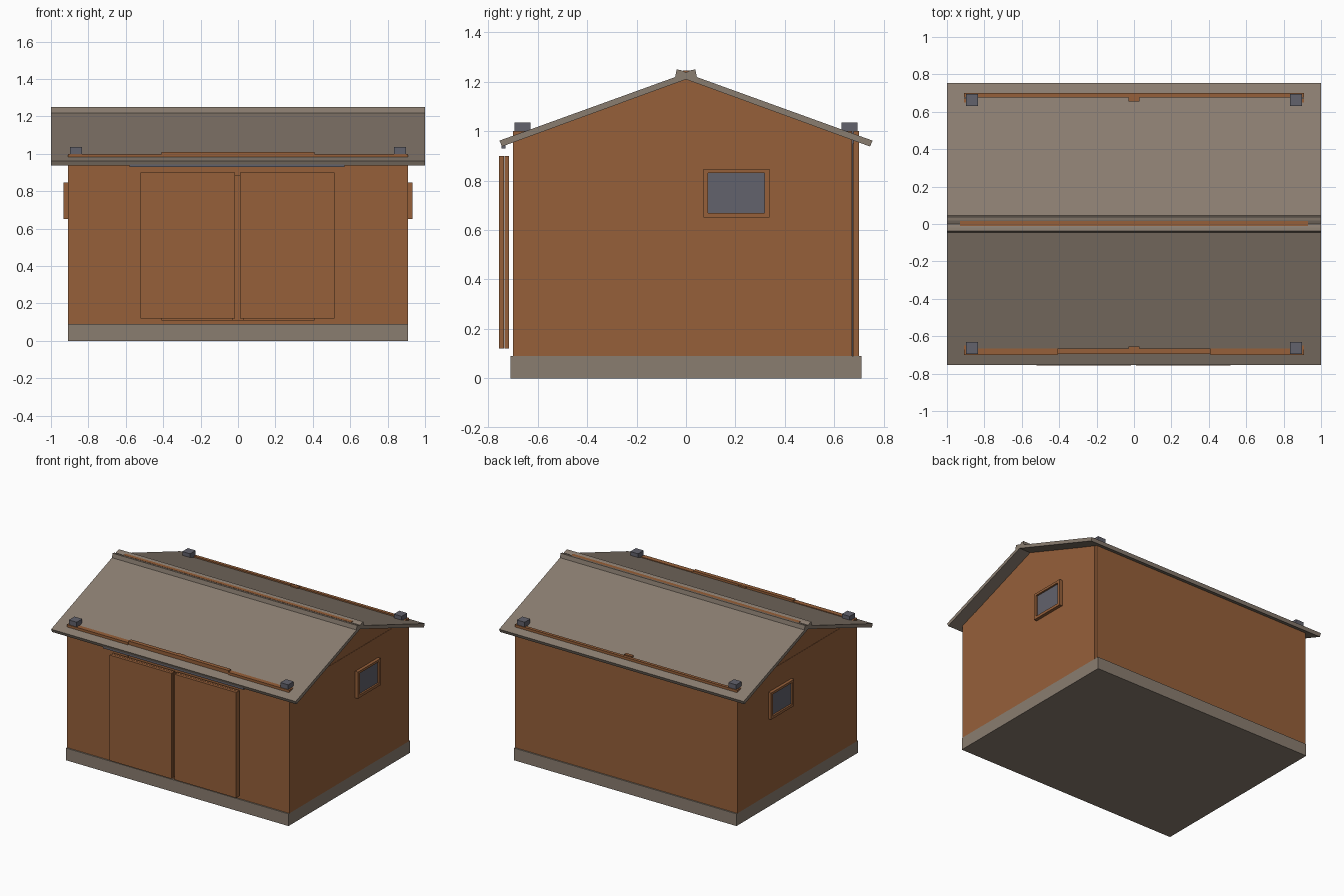
import bpy

cube = bpy.data.objects.get("Cube")
if cube:
    bpy.data.objects.remove(cube, do_unlink=True)


def make_material(name, color):
    m = bpy.data.materials.new(name)
    m.use_nodes = True
    m.diffuse_color = color
    m.node_tree.nodes["Principled BSDF"].inputs["Base Color"].default_value = color
    return m


wood = make_material("brown wood", (0.305, 0.117, 0.042, 1))
stone = make_material("warm grey", (0.254, 0.205, 0.162, 1))
metal = make_material("slate grey", (0.122, 0.122, 0.15, 1))


def prism(name, profile, x0, x1, mat):
    """Extrude a (y, z) profile along x."""
    n = len(profile)
    verts = [(x, y, z) for x in (x0, x1) for y, z in profile]
    faces = [tuple(range(n))[::-1], tuple(range(n, 2 * n))]
    faces += [(i, (i + 1) % n, n + (i + 1) % n, n + i) for i in range(n)]
    mesh = bpy.data.meshes.new(name)
    mesh.from_pydata(verts, [], faces)
    mesh.materials.append(mat)
    obj = bpy.data.objects.new(name, mesh)
    bpy.context.collection.objects.link(obj)
    return obj


def box(name, xs, ys, zs, mat):
    (y0, y1), (z0, z1) = sorted(ys), sorted(zs)
    return prism(name, [(y0, z0), (y1, z0), (y1, z1), (y0, z1)], *sorted(xs), mat)


# Foundation slab
box("foundation", (-0.91, 0.91), (-0.71, 0.71), (0, 0.09), stone)

# Back wall, and the lintel and sill of the front opening
box("back_wall", (-0.91, 0.91), (0.677, 0.70), (0.09, 1.0), wood)
box("front_lintel", (-0.41, 0.41), (-0.695, -0.665), (0.88, 1.01), wood)
box("front_sill", (-0.41, 0.41), (-0.695, -0.665), (0.09, 0.11), wood)

for s, side in ((1, "left"), (-1, "right")):
    # Front and side wall panels
    box(side + "_front_wall", (s * 0.41, s * 0.91), (-0.70, -0.665), (0.09, 1.0), wood)
    box(side + "_side_wall", (s * 0.88, s * 0.91), (-0.70, 0.672), (0.09, 1.0), wood)
    # Triangular gable above the side wall
    prism(side + "_gable", [(-0.58, 1.0), (0.58, 1.0), (0, 1.212)],
          *sorted((s * 0.88, s * 0.908)), wood)

    # Corner posts standing through the roof
    for t, end in ((-1, "front"), (1, "back")):
        box(f"{side}_{end}_post", (s * 0.833, s * 0.897),
            (t * 0.63, t * 0.695 if t < 0 else 0.676), (0.09, 0.95), metal)
        box(f"{side}_{end}_post_cap", (s * 0.833, s * 0.897),
            (t * 0.63, t * 0.695), (0.95, 1.035), metal)

    # Window frame bars with a recessed pane
    frame = (s * 0.905, s * 0.933)
    for part, ys, zs in (
        ("bottom", (0.07, 0.337), (0.65, 0.67)),
        ("top", (0.07, 0.337), (0.83, 0.847)),
        ("front", (0.07, 0.09), (0.67, 0.83)),
        ("back", (0.317, 0.337), (0.67, 0.83)),
    ):
        box(f"{side}_window_{part}_bar", frame, ys, zs, wood)
    box(side + "_window_pane", (s * 0.905, s * 0.92), (0.09, 0.317), (0.67, 0.83), metal)

    # Sliding door of two board layers
    xs = (0.01, 0.515) if s > 0 else (-0.52, -0.015)
    box(side + "_door_outer", xs, (-0.757, -0.737), (0.12, 0.90), wood)
    box(side + "_door_inner", xs, (-0.735, -0.717), (0.12, 0.90), wood)

# Central studs in the front and back walls
for t, end in ((-1, "front"), (1, "back")):
    box(end + "_stud", (-0.03, 0.03), (t * 0.655, t * 0.68), (0.09, 1.008), wood)

# Door track below the eave
box("door_track", (-0.58, 0.57), (-0.747, -0.73), (0.93, 0.948), metal)

# Roof slopes and ridge caps, mirrored across y
for t, end in ((-1, "front"), (1, "back")):
    slope = [(0, 1.21), (t * 0.745, 0.938), (t * 0.755, 0.962), (0, 1.235)]
    cap = [(0, 1.22), (t * 0.047, 1.205), (t * 0.038, 1.25), (t * 0.02, 1.247), (0, 1.238)]
    for name, profile in (("_roof_slope", slope), ("_ridge_cap", cap)):
        prism(end + name, profile if t < 0 else profile[::-1], -1, 1, stone)
        # Keep the face directions pointing outward
        bpy.data.objects[end + name].data.flip_normals()

# Ridge beam showing between the caps
box("ridge_beam", (-0.93, 0.93), (-0.012, 0.016), (1.21, 1.245), wood)
